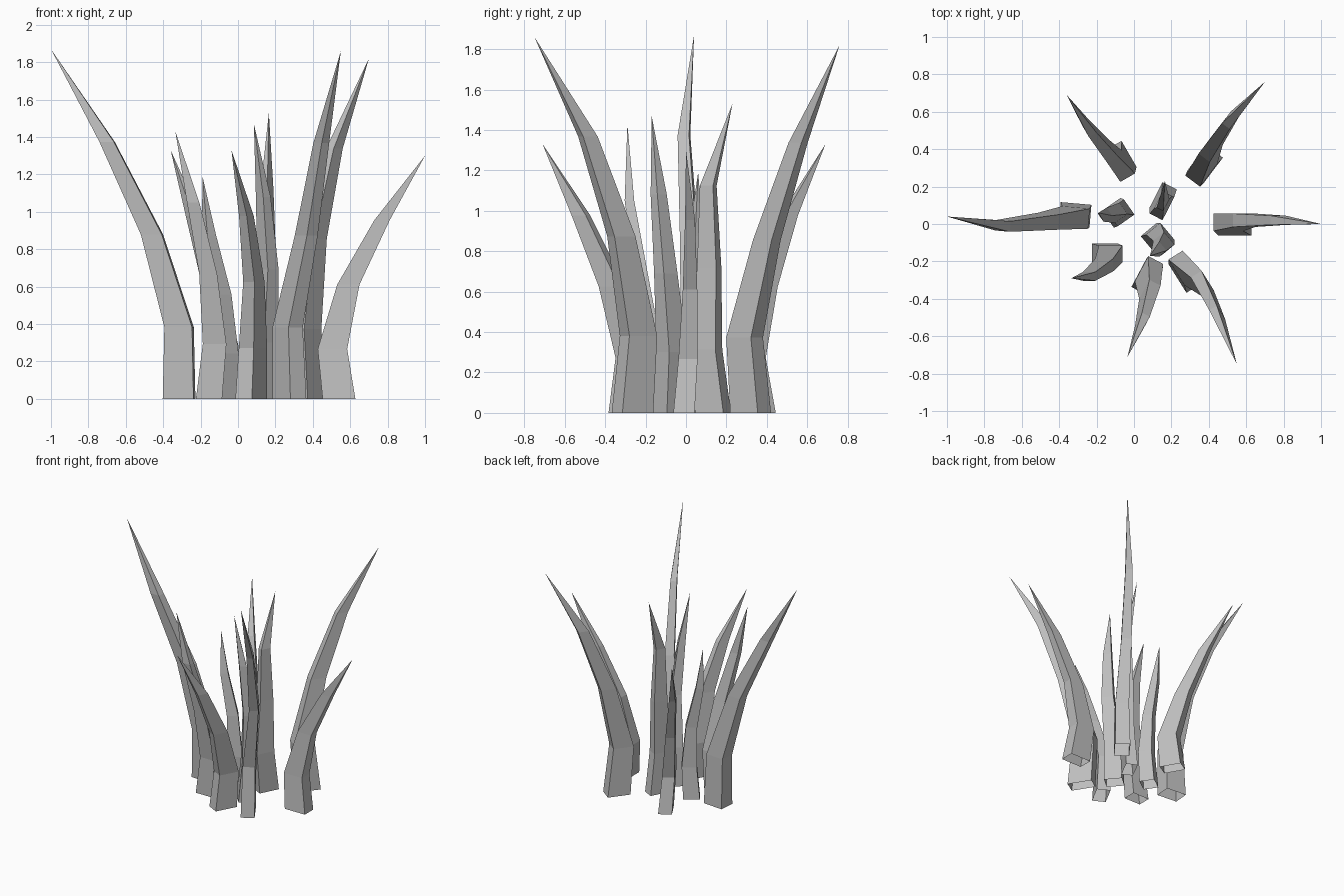
import bpy
import bmesh
import math
from mathutils import Matrix, Vector

default_cube = bpy.data.objects.get("Cube")
if default_cube:
    bpy.data.objects.remove(default_cube, do_unlink=True)

# One plain grey for every blade
grey = bpy.data.materials.new("plain_grey")
grey.use_nodes = True
colour = (0.52, 0.52, 0.52, 1.0)
grey.diffuse_color = colour
grey.node_tree.nodes["Principled BSDF"].inputs["Base Color"].default_value = colour

# Shared profile: height fraction and thickness of each ring below the tip
LEVELS = (0, 0.205, 0.47, 0.735)
TAPER = (1, 0.9, 0.68, 0.47)


def blade(name, height, facing, depth, width, path):
    """Four-sided tapering blade, open at the ground, following path to a point.

    facing is the direction of the deep axis in degrees; path holds the
    centre of each ring seen from above, the last one being the tip."""
    bm = bmesh.new()
    turn = Matrix.Rotation(math.radians(facing), 3, "Z")
    rings = []
    for (x, y), level, taper in zip(path, LEVELS, TAPER):
        centre = Vector((x, y, level * height))
        ring = []
        for sx, sy in ((-1, -1), (1, -1), (1, 1), (-1, 1)):
            corner = Vector((sx * depth, sy * width, 0)) * (taper / 2)
            ring.append(bm.verts.new(centre + turn @ corner))
        rings.append(ring)
    tip = bm.verts.new((*path[-1], height))

    # Walls between rings, then the pointed end
    for low, high in zip(rings, rings[1:]):
        for i in range(4):
            j = (i + 1) % 4
            bm.faces.new((low[i], low[j], high[j], high[i]))
    for i in range(4):
        bm.faces.new((rings[-1][i], rings[-1][(i + 1) % 4], tip))

    mesh = bpy.data.meshes.new(name)
    bm.to_mesh(mesh)
    bm.free()
    mesh.materials.append(grey)
    obj = bpy.data.objects.new(name, mesh)
    bpy.context.collection.objects.link(obj)
    return obj


# Outer blades, leaning away from the middle
blade("right_outer_blade", height=1.87, facing=175, depth=0.165, width=0.12,
      path=((-.315, .05), (-.315, .035), (-.46, .015), (-.70, -.01), (-1, .04)))
blade("back_right_outer_blade", height=1.33, facing=120, depth=0.16, width=0.1,
      path=((-.07, .35), (-.07, .31), (-.14, .39), (-.24, .51), (-.36, .69)))
blade("back_left_outer_blade", height=1.82, facing=53, depth=0.17, width=0.11,
      path=((.38, .32), (.36, .29), (.41, .40), (.515, .555), (.70, .76)))
blade("left_outer_blade", height=1.3, facing=0, depth=0.175, width=0.105,
      path=((.54, -.01), (.505, .01), (.59, .02), (.77, .02), (1, 0)))
blade("front_left_outer_blade", height=1.86, facing=-58, depth=0.18, width=0.1,
      path=((.275, -.265), (.265, -.235), (.365, -.32), (.445, -.485), (.55, -.75)))
blade("front_outer_blade", height=1.33, facing=-118, depth=0.17, width=0.1,
      path=((.07, -.285), (.08, -.26), (.085, -.365), (.045, -.52), (-.035, -.71)))

# Inner blades, shorter and more upright
blade("front_right_inner_blade", height=1.43, facing=180, depth=0.14, width=0.1,
      path=((-.155, -.155), (-.125, -.16), (-.16, -.22), (-.24, -.28), (-.335, -.29)))
blade("right_inner_blade", height=1.19, facing=35, depth=0.12, width=0.11,
      path=((-.09, .06), (-.07, .06), (-.09, .06), (-.155, .05), (-.19, .06)))
blade("back_left_inner_blade", height=1.53, facing=63, depth=0.155, width=0.085,
      path=((.155, .135), (.15, .1), (.155, .115), (.155, .11), (.165, .23)))
blade("front_left_inner_blade", height=1.47, facing=-50, depth=0.13, width=0.11,
      path=((.12, -.08), (.14, -.07), (.16, -.1), (.135, -.135), (.085, -.17)))
